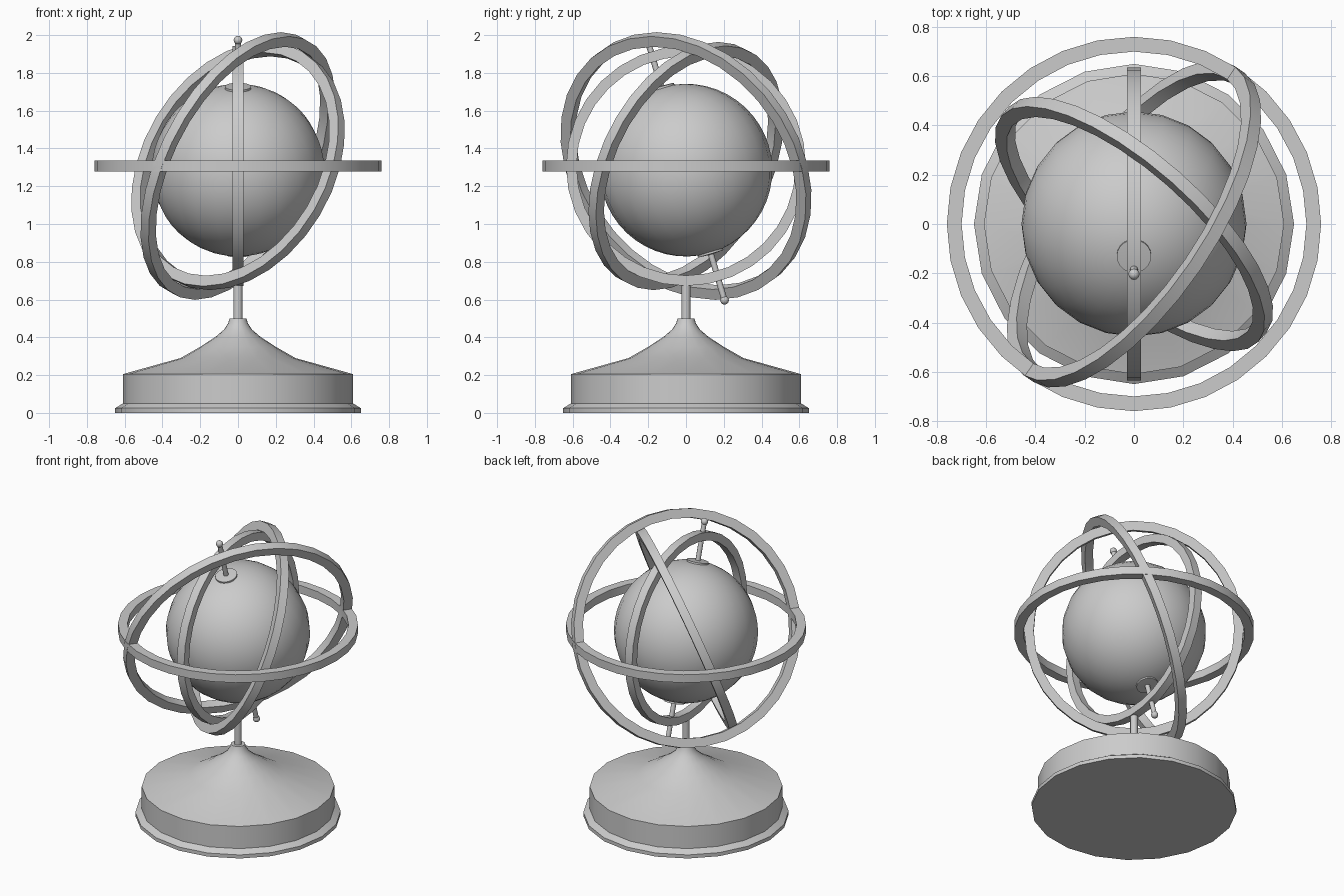
import bpy, bmesh, math
from mathutils import Vector, Matrix

if "Cube" in bpy.data.objects:
    bpy.data.objects.remove(bpy.data.objects["Cube"])

CENTRE = Vector((0, 0, 1.307))      # shared centre of the rings
GLOBE = Vector((0, 0, 1.285))


def lathe(name, profile, sides, matrix=Matrix(), closed=False):
    """Spin an (r, z) profile round z, then place it with matrix."""
    bm = bmesh.new()
    rows = []
    for r, z in profile:
        if r == 0:
            rows.append([bm.verts.new((0, 0, z))] * sides)
        else:
            rows.append([bm.verts.new((r * math.cos(i * math.tau / sides),
                                       r * math.sin(i * math.tau / sides), z))
                         for i in range(sides)])
    pairs = list(zip(rows, rows[1:]))
    if closed:
        pairs.append((rows[-1], rows[0]))
    for a, b in pairs:
        for i in range(sides):
            j = (i + 1) % sides
            bm.faces.new(list(dict.fromkeys((a[i], a[j], b[j], b[i]))))
    bmesh.ops.recalc_face_normals(bm, faces=bm.faces)
    bm.transform(matrix)
    mesh = bpy.data.meshes.new(name)
    bm.to_mesh(mesh)
    bm.free()
    obj = bpy.data.objects.new(name, mesh)
    bpy.context.collection.objects.link(obj)
    bpy.ops.object.select_all(action='DESELECT')
    bpy.context.view_layer.objects.active = obj
    obj.select_set(True)
    bpy.ops.object.shade_smooth_by_angle(angle=math.radians(32))
    return obj


def ring(name, outer, normal, depth=0.06, width=0.056):
    """Flat square-section hoop facing along normal."""
    inner, h = outer - depth, width / 2
    turn = Vector(normal).to_track_quat('Z', 'Y').to_matrix().to_4x4()
    lathe(name, [(inner, -h), (outer, -h), (outer, h), (inner, h)], 32,
          Matrix.Translation(CENTRE) @ turn, closed=True)


def leaning_normal(azimuth, lean):
    """Normal of an upright hoop whose top leans towards azimuth."""
    a, t = math.radians(azimuth), math.radians(lean)
    return (math.cos(t) * math.cos(a), math.cos(t) * math.sin(a), -math.sin(t))


# Stepped base with flared neck
lathe("base", [(0, 0), (0.65, 0), (0.65, 0.025), (0.61, 0.05), (0.61, 0.205),
               (0.305, 0.29), (0.20, 0.35), (0.12, 0.402), (0.075, 0.44),
               (0.052, 0.475), (0.045, 0.50), (0, 0.50)], 20)

# Post from the neck to the upright hoop
lathe("post", [(0, 0.49), (0.024, 0.49), (0.024, 0.69), (0, 0.69)], 16)

# Hoops
ring("horizon_ring", 0.76, (0, 0, 1))
ring("upright_ring", 0.635, (1, 0, 0), depth=0.055)
ring("outer_tilted_ring", 0.76, leaning_normal(-34.3, 23.4))
ring("inner_tilted_ring", 0.695, leaning_normal(48.7, 21.5))

# Globe, tilted towards the front
tilt = Matrix.Translation(GLOBE) @ Matrix.Rotation(math.radians(16.5), 4, 'X')
R = 0.457
arc = [(R * math.sin(math.pi * i / 24), -R * math.cos(math.pi * i / 24))
       for i in range(1, 24)]
lathe("globe", [(0, -R)] + arc + [(0, R)], 24, tilt)

# Pole flanges, pins and end balls, mirrored about the globe centre
for end, side in (("top", 1), ("bottom", -1)):
    m = tilt @ Matrix.Diagonal((1, 1, side, 1))
    lathe(end + "_flange", [(0, 0.44), (0.07, 0.44), (0.07, 0.462), (0, 0.466)], 20, m)
    lathe(end + "_pin", [(0, 0.44), (0.016, 0.44), (0.016, 0.715), (0, 0.715)], 12, m)
    ball = [(0.023 * math.sin(math.pi * i / 8), 0.718 - 0.023 * math.cos(math.pi * i / 8))
            for i in range(1, 8)]
    lathe(end + "_ball", [(0, 0.695)] + ball + [(0, 0.741)], 12, m)
